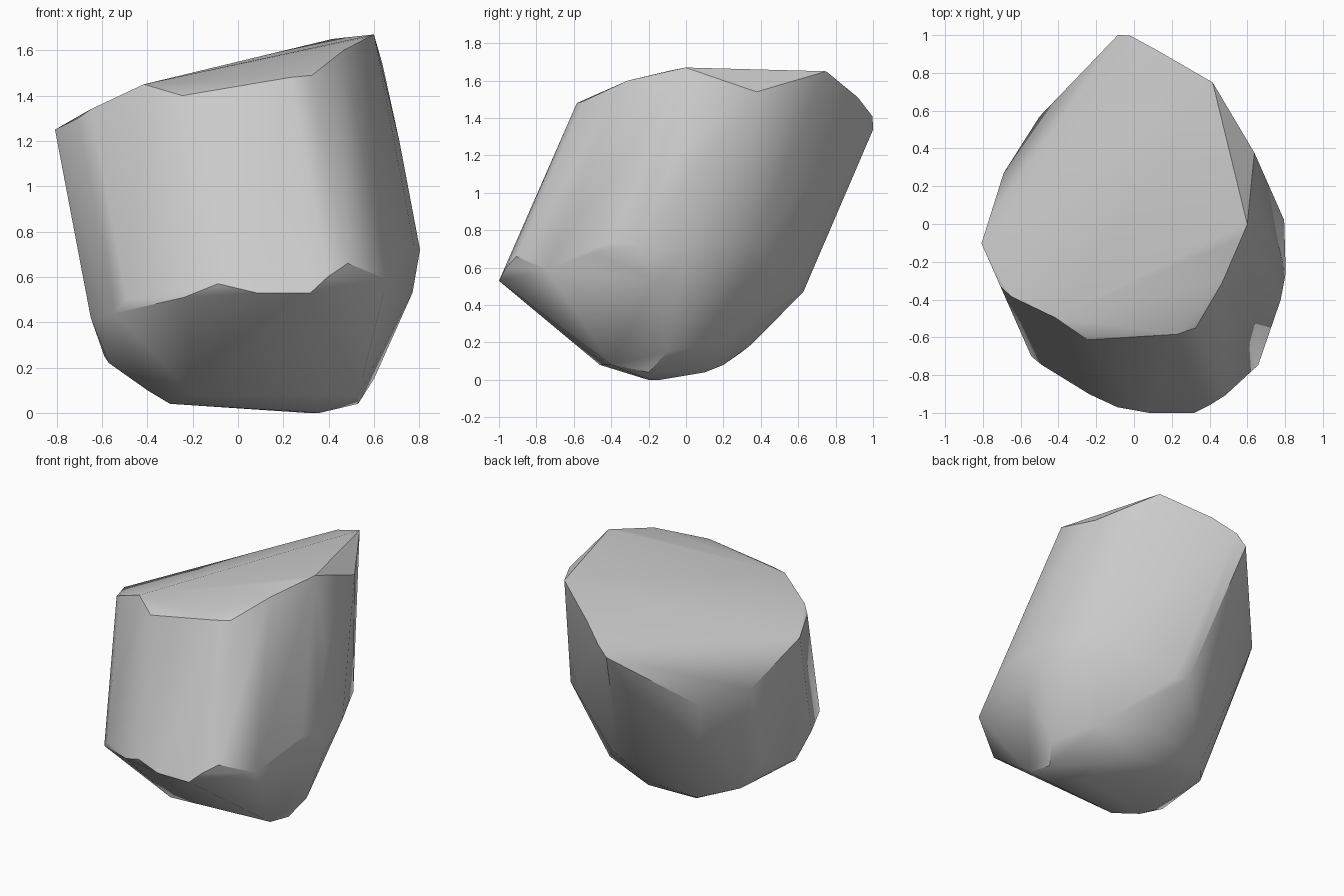
import bpy
import bmesh
import math

# Remove the default cube
default_cube = bpy.data.objects.get("Cube")
if default_cube:
    bpy.data.objects.remove(default_cube, do_unlink=True)

LEAN_X, LEAN_Y = -0.19, 0.43  # sideways drift of the stone per unit of height


def make_material(name, colour):
    material = bpy.data.materials.new(name)
    material.use_nodes = True
    material.diffuse_color = colour
    shader = material.node_tree.nodes["Principled BSDF"]
    shader.inputs["Base Color"].default_value = colour
    return material


def leaning_point(x, y, z):
    """Slide a point of the cross-section along the leaning axis to height z."""
    return (x + LEAN_X * (z - 1), y + LEAN_Y * (z - 1), z)


# Leaning side ridges: cross-section x, y, then lower and upper end heights
side_ridges = [
    (-.76, -.21, .42, 1.25),
    (-.65, -.46, .44, 1.3),
    (-.585, -.53, .5, 1.34),
    (-.33, -.69, .51, 1.45),
    (-.17, -.785, .57, 1.4),
    (.32, -.79, .6, 1.48),
    (.42, -.76, .66, 1.49),
    (.58, -.57, .59, 1.6),
    (.68, -.36, .68, 1.655),
    (.727, -.29, .74, 1.67),
    (.75, -.14, .72, 1.2),
    (.74, .145, .71, 1.54),
    (.54, .47, .72, 1.65),
    (.22, .7, .5, 1.51),
    (.06, .82, .47, 1.41),
    (-.02, .855, .47, 1.34),
    (-.51, .59, .3, .95),
    (-.69, .27, .35, 1),
]

# Worn corners of the rounded underside
underside = [
    (.36, -.2, 0), (.3, -.14, 0), (.53, -.2, .04), (.53, -.4, .08),
    (-.2, -.46, .08), (-.3, -.3, .04), (-.4, -.3, .1), (-.57, -.4, .22),
    (.6, -.1, .15), (.25, .1, .04), (.15, .2, .08), (.1, .35, .19),
    (-.3, .3, .15), (-.2, .17, .07), (-.48, .08, .18), (-.59, -.31, .25),
    (.45, .2, .2), (.77, -.15, .53), (.64, .36, .73),
    (.08, -1, .53), (.32, -1, .53),
]

# Wrap the corners in one convex stone
bm = bmesh.new()
for x, y, low, high in side_ridges:
    bm.verts.new(leaning_point(x, y, low))
    bm.verts.new(leaning_point(x, y, high))
for corner in underside:
    bm.verts.new(corner)
hull = bmesh.ops.convex_hull(bm, input=bm.verts[:])
leftover = {v for v in hull["geom_interior"] + hull["geom_unused"]
            if isinstance(v, bmesh.types.BMVert)}
bmesh.ops.delete(bm, geom=list(leftover), context="VERTS")
bmesh.ops.dissolve_limit(bm, angle_limit=math.radians(2),
                         verts=bm.verts[:], edges=bm.edges[:])
bmesh.ops.recalc_face_normals(bm, faces=bm.faces[:])

mesh = bpy.data.meshes.new("rock")
bm.to_mesh(mesh)
bm.free()
rock = bpy.data.objects.new("rock", mesh)
bpy.context.collection.objects.link(rock)
mesh.materials.append(make_material("stone grey", (.6, .6, .6, 1)))

# Soft facets with crisp rims
bpy.ops.object.select_all(action="DESELECT")
rock.select_set(True)
bpy.context.view_layer.objects.active = rock
bpy.ops.object.shade_smooth_by_angle(angle=math.radians(34))
